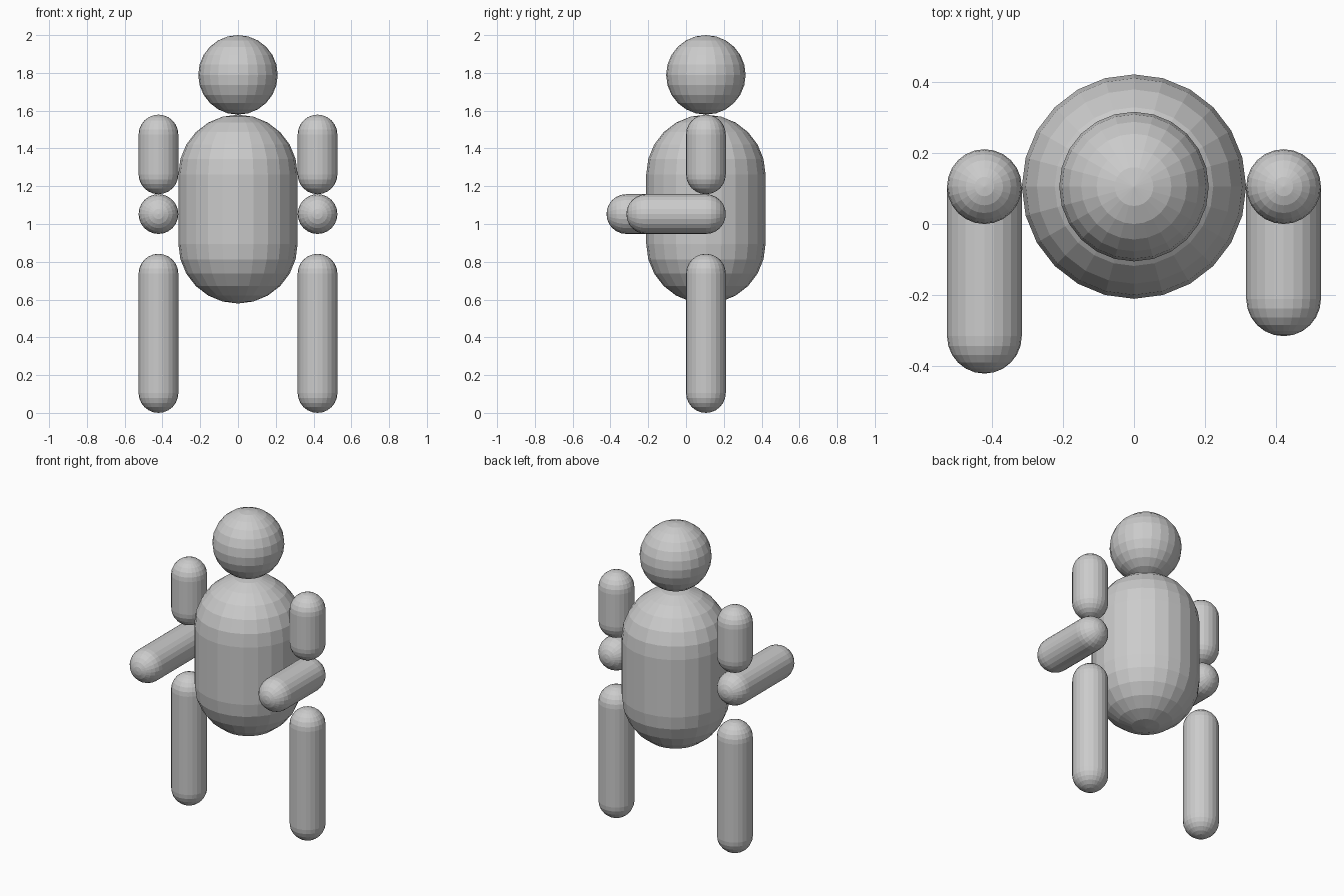
import bpy, bmesh
from math import sin, cos, pi
from mathutils import Matrix

if "Cube" in bpy.data.objects:
    bpy.data.objects.remove(bpy.data.objects["Cube"])

U = 2 / 19      # the model sits on a grid of 19 units in height
SEG = 24        # sides around
RINGS = 6       # rings per round cap


def capsule(name, radius, length, centre, along_y=False):
    """Flat-shaded capsule; length is end to end, all values in grid units."""
    half = length / 2 - radius
    angles = [i * pi / 2 / RINGS for i in range(RINGS + 1)]
    profile = [(radius * sin(a), half + radius * cos(a)) for a in angles]
    lower = [(r, -z) for r, z in reversed(profile)]
    profile += lower[1:] if half < 1e-6 else lower

    bm = bmesh.new()
    top = bm.verts.new((0, 0, profile[0][1]))
    bottom = bm.verts.new((0, 0, profile[-1][1]))
    loops = [[bm.verts.new((r * cos(2 * pi * k / SEG), r * sin(2 * pi * k / SEG), z))
              for k in range(SEG)] for r, z in profile[1:-1]]
    for k in range(SEG):
        n = (k + 1) % SEG
        bm.faces.new((top, loops[0][k], loops[0][n]))
        bm.faces.new((bottom, loops[-1][n], loops[-1][k]))
        for a, b in zip(loops, loops[1:]):
            bm.faces.new((a[k], b[k], b[n], a[n]))
    if along_y:
        bm.transform(Matrix.Rotation(pi / 2, 4, 'X'))
    bm.transform(Matrix.Scale(U, 4))
    bmesh.ops.recalc_face_normals(bm, faces=bm.faces[:])

    mesh = bpy.data.meshes.new(name)
    bm.to_mesh(mesh)
    bm.free()
    obj = bpy.data.objects.new(name, mesh)
    obj.location = [c * U for c in centre]
    bpy.context.collection.objects.link(obj)
    return obj


# Head and torso
capsule("head", 2, 4, (0, 1, 17))
capsule("torso", 3, 9.5, (0, 1, 10.25))

# Limbs; the forearm at -x reaches further forward
for side, x, reach in (("left", 4, 5), ("right", -4, 6)):
    capsule(side + "_upper_arm", 1, 4, (x, 1, 13))
    capsule(side + "_forearm", 1, reach, (x, 2 - reach / 2, 10), along_y=True)
    capsule(side + "_leg", 1, 8.4 - 0.4, (x, 1, 4))
